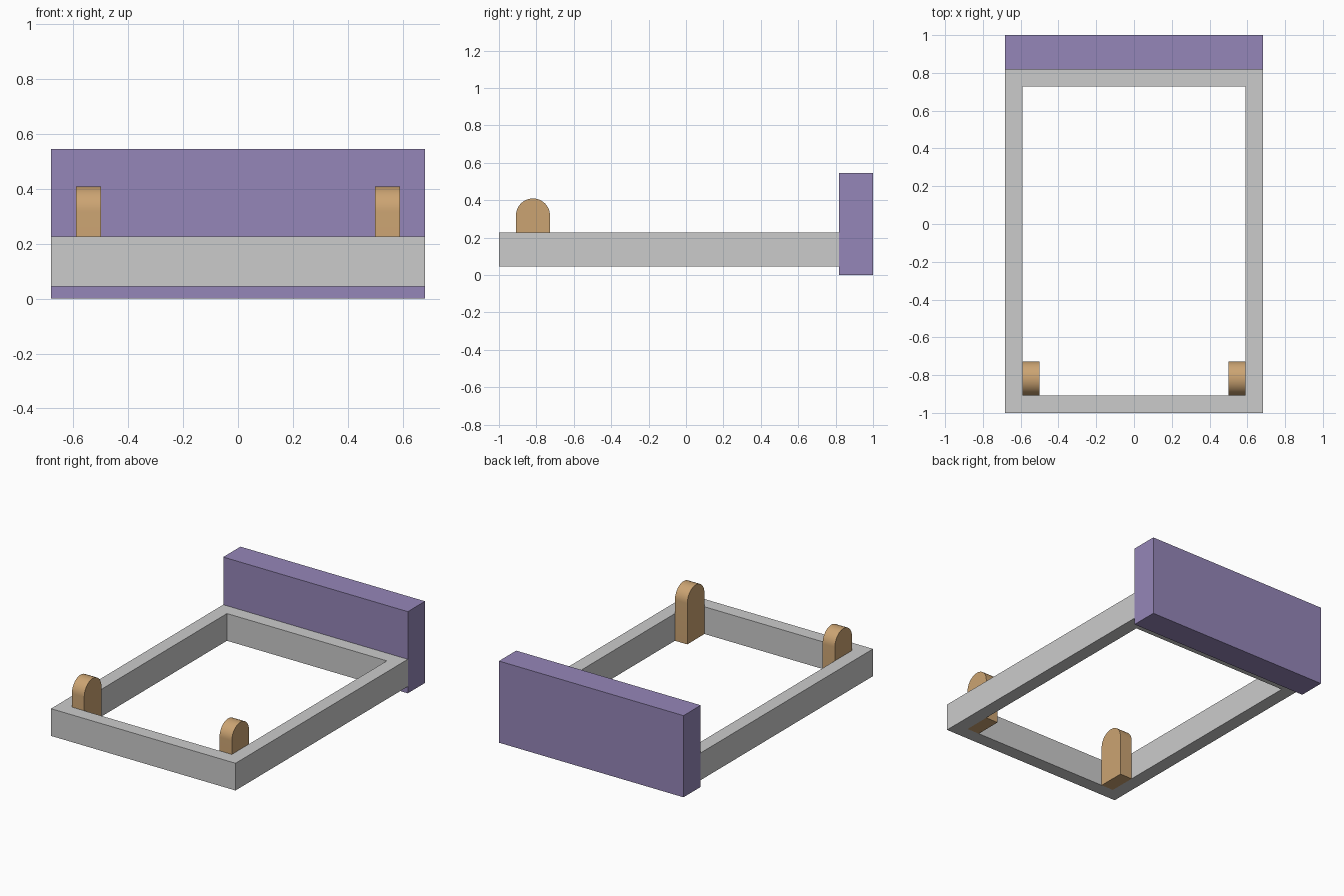
import bpy, bmesh, math

if "Cube" in bpy.data.objects:
    bpy.data.objects.remove(bpy.data.objects["Cube"])

U = 1 / 22  # design grid unit


def material(name, rgb):
    m = bpy.data.materials.new(name)
    m.diffuse_color = (*rgb, 1)
    m.use_nodes = True
    m.node_tree.nodes["Principled BSDF"].inputs["Base Color"].default_value = m.diffuse_color
    return m


def finish(bm, name, mat=None):
    bmesh.ops.recalc_face_normals(bm, faces=bm.faces)
    mesh = bpy.data.meshes.new(name)
    bm.to_mesh(mesh)
    bm.free()
    obj = bpy.data.objects.new(name, mesh)
    bpy.context.collection.objects.link(obj)
    if mat:
        mesh.materials.append(mat)
    return obj


def extrude(bm, faces, vec):
    ext = bmesh.ops.extrude_face_region(bm, geom=faces)["geom"]
    verts = [g for g in ext if isinstance(g, bmesh.types.BMVert)]
    bmesh.ops.translate(bm, verts=verts, vec=vec)


def rectangle(bm, x, y0, y1, z):
    corners = ((-x, y0), (x, y0), (x, y1), (-x, y1))
    return [bm.verts.new((px * U, py * U, z * U)) for px, py in corners]


purple = material("purple", (0.30, 0.24, 0.48))
tan = material("tan", (0.60, 0.37, 0.17))

# Rectangular open frame
bm = bmesh.new()
outer = rectangle(bm, 15, -22, 18, 1)
inner = rectangle(bm, 13, -20, 16, 1)
ring = [bm.faces.new((outer[i], outer[(i + 1) % 4], inner[(i + 1) % 4], inner[i]))
        for i in range(4)]
extrude(bm, ring, (0, 0, 4 * U))
finish(bm, "frame")

# Upright board across the back
bm = bmesh.new()
board = bm.faces.new(rectangle(bm, 15, 18, 22, 0))
extrude(bm, [board], (0, 0, 12 * U))
finish(bm, "back_board", purple)

# Round-topped lugs in the two front inside corners
SEGMENTS = 24
for side, label in ((-1, "left"), (1, "right")):
    profile = [(-20, 1), (-16, 1)]
    profile += [(-18 + 2 * math.cos(math.pi * i / SEGMENTS),
                 7 + 2 * math.sin(math.pi * i / SEGMENTS)) for i in range(SEGMENTS + 1)]
    bm = bmesh.new()
    face = bm.faces.new([bm.verts.new((side * 11 * U, y * U, z * U)) for y, z in profile])
    extrude(bm, [face], (side * 2 * U, 0, 0))
    lug = finish(bm, label + "_lug", tan)
    bpy.ops.object.select_all(action='DESELECT')
    lug.select_set(True)
    bpy.context.view_layer.objects.active = lug
    bpy.ops.object.shade_smooth_by_angle(angle=math.radians(30))
